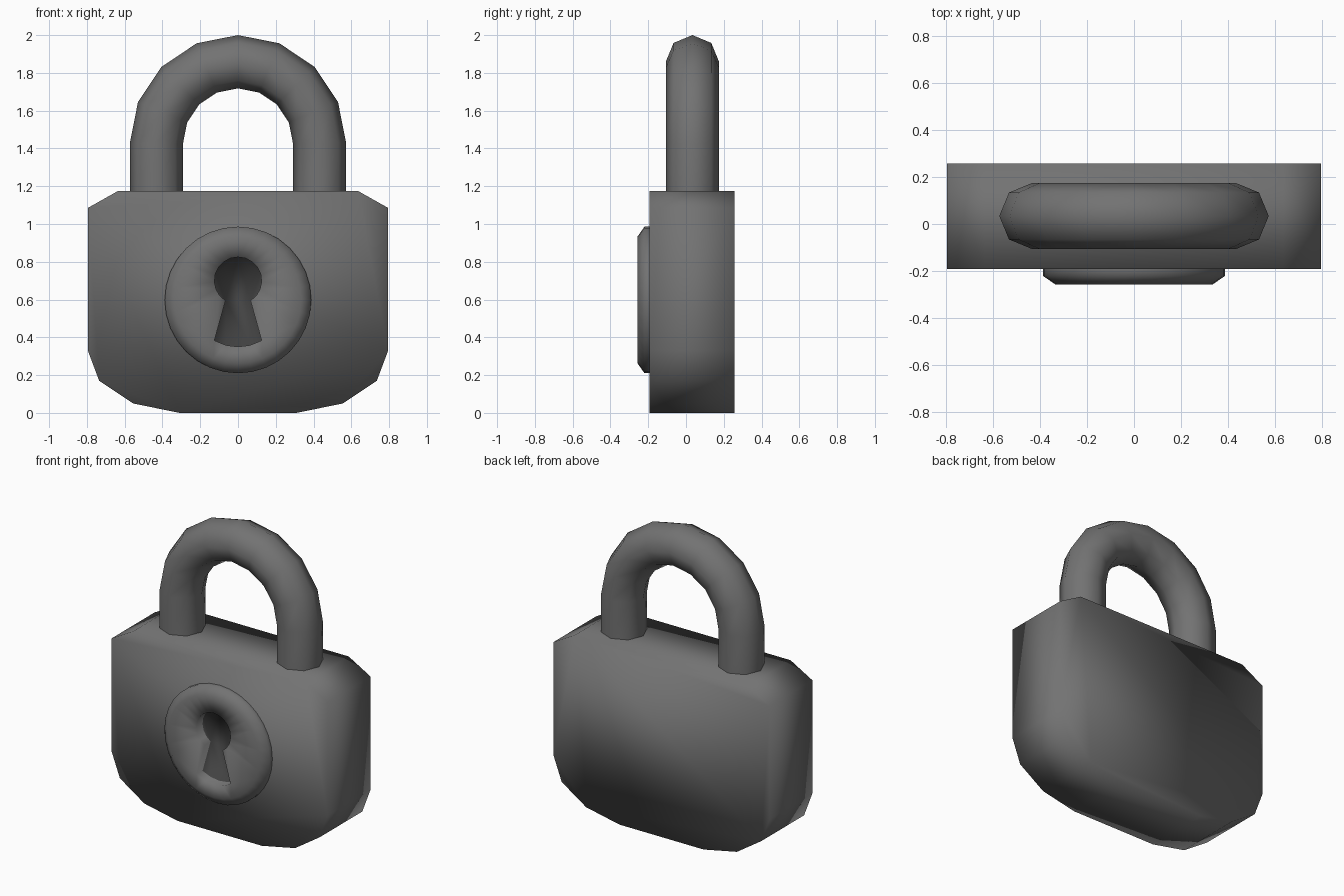
import bpy, bmesh
from math import sin, cos, pi, radians

if "Cube" in bpy.data.objects:
    bpy.data.objects.remove(bpy.data.objects["Cube"])

FRONT, BACK, FACE = -0.192, 0.257, -0.257


def material(name, v):
    mat = bpy.data.materials.new(name)
    mat.diffuse_color = (v, v, v, 1)
    mat.use_nodes = True
    mat.node_tree.nodes["Principled BSDF"].inputs["Base Color"].default_value = mat.diffuse_color
    return mat


dark_metal = material("dark_metal", 0.17)
hole_black = material("hole_black", 0.055)


def finish(bm, name):
    bmesh.ops.recalc_face_normals(bm, faces=bm.faces)
    mesh = bpy.data.meshes.new(name)
    bm.to_mesh(mesh)
    bm.free()
    mesh.shade_smooth()
    mesh.materials.append(dark_metal)
    mesh.materials.append(hole_black)
    obj = bpy.data.objects.new(name, mesh)
    bpy.context.collection.objects.link(obj)
    return obj


def add_loop(bm, pts, y):
    return [bm.verts.new((x, y, z)) for x, z in pts]


def bridge(bm, a, b):
    n = len(a)
    for i in range(n):
        j = (i + 1) % n
        bm.faces.new((a[i], a[j], b[j], b[i]))


def circle(r, cz, n):
    return [(r * cos(2 * pi * i / n), cz + r * sin(2 * pi * i / n)) for i in range(n)]


# Body: mirrored half profile extruded in depth
half = [(0.31, 0), (0.555, 0.05), (0.735, 0.17), (0.795, 0.33), (0.795, 1.085), (0.635, 1.175)]
outline = half + [(-x, z) for x, z in reversed(half)]
bm = bmesh.new()
front, back = add_loop(bm, outline, FRONT), add_loop(bm, outline, BACK)
bridge(bm, front, back)
bm.faces.new(front)
bm.faces.new(back)
finish(bm, "lock_body")

# Shackle: octagonal tube swept up one leg, over the arch and down
R, r, cy, spring = 0.432, 0.141, 0.034, 1.427
stations = [(0, 1.16)] + [(pi * i / 8, spring) for i in range(9)] + [(pi, 1.16)]
bm = bmesh.new()
rings = []
for a, base in stations:
    ring = []
    for k in range(8):
        t = k * pi / 4
        d = R + r * cos(t)
        ring.append(bm.verts.new((d * cos(a), cy + r * sin(t), base + d * sin(a))))
    rings.append(ring)
for a, b in zip(rings, rings[1:]):
    bridge(bm, a, b)
finish(bm, "shackle")

# Keyhole outline: round top and flared slot with a curved foot
keyhole = []
for i in range(17):
    t = radians(-58 + 296 * i / 16)
    keyhole.append((0.125 * cos(t), 0.70 + 0.125 * sin(t)))
for i in range(5):
    t = radians(240 + 60 * i / 4)
    keyhole.append((0.25 * cos(t), 0.60 + 0.25 * sin(t)))

# Escutcheon disc: chamfered rim with the keyhole sunk into its face
bm = bmesh.new()
rings = [add_loop(bm, circle(rad, 0.598, 32), y)
         for rad, y in ((0.388, FRONT), (0.388, -0.22), (0.335, FACE))]
bridge(bm, rings[0], rings[1])
bridge(bm, rings[1], rings[2])
hole_rim = add_loop(bm, keyhole, FACE)
hole_floor = add_loop(bm, keyhole, FRONT - 0.002)
bridge(bm, hole_rim, hole_floor)
bm.faces.new(hole_floor).material_index = 1
edges = [bm.edges.get((l[i - 1], l[i])) for l in (rings[2], hole_rim) for i in range(len(l))]
bmesh.ops.triangle_fill(bm, edges=edges, use_beauty=True, normal=(0, -1, 0))
for f in bm.faces:
    if f.material_index != 1:
        f.material_index = 0
finish(bm, "keyhole_plate")
